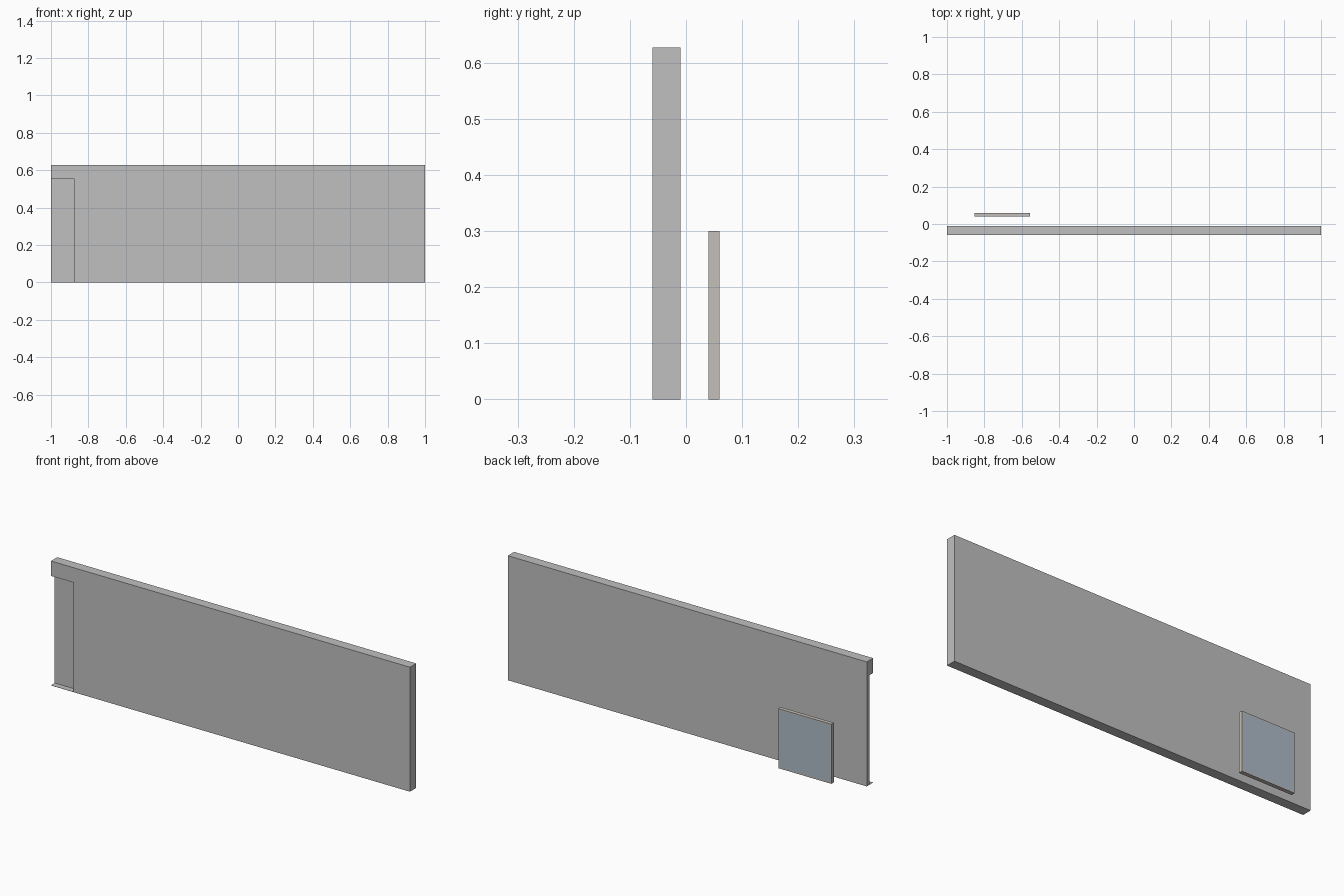
import bpy, bmesh

if "Cube" in bpy.data.objects:
    bpy.data.objects.remove(bpy.data.objects["Cube"])


def material(name, rgb):
    m = bpy.data.materials.new(name)
    m.diffuse_color = (*rgb, 1)
    m.use_nodes = True
    m.node_tree.nodes["Principled BSDF"].inputs["Base Color"].default_value = m.diffuse_color
    return m


def finish(bm, name, mats):
    mesh = bpy.data.meshes.new(name)
    bm.to_mesh(mesh)
    bm.free()
    for m in mats:
        mesh.materials.append(m)
    ob = bpy.data.objects.new(name, mesh)
    bpy.context.collection.objects.link(ob)
    return ob


def box(name, lo, hi, mats, border=0):
    bm = bmesh.new()
    bmesh.ops.create_cube(bm, size=1)
    for v in bm.verts:
        v.co = [(a + b) / 2 + c * (b - a) for a, b, c in zip(lo, hi, v.co)]
    if border:
        # inset the broad front and back faces to make the glass panes
        panes = [f for f in bm.faces if abs(f.normal.y) > 0.9]
        bmesh.ops.inset_individual(bm, faces=panes, thickness=border)
        for f in panes:
            f.material_index = 1
    return finish(bm, name, mats)


grey = material("wall_grey", (0.53, 0.53, 0.53))
warm = material("frame_grey", (0.55, 0.52, 0.48))
blue = material("glass_blue_grey", (0.43, 0.50, 0.58))

# wall dimensions
X0, X1, Y0, Y1, TOP = -1.0, 1.0, -0.06, -0.01, 0.627
NX, NY, NZ = -0.875, -0.03, 0.552  # doorway recess: edge, depth, head

# wall slab with a recess at its left front end
wall = box("wall", (X0, Y0, 0), (X1, Y1, TOP), [grey])
cutter = box("recess_cutter", (X0 - 0.1, Y0 - 0.1, -0.1), (NX, NY, NZ), [grey])
cutter.hide_render = True
cutter.hide_viewport = True
cut = wall.modifiers.new("recess", 'BOOLEAN')
cut.operation = 'DIFFERENCE'
cut.solver = 'EXACT'
cut.object = cutter

# thin sill on the floor of the recess
box("recess_sill", (X0, Y0, 0), (NX, NY, 0.001), [grey])

# framed window panel standing behind the wall
box("window_panel", (-0.852, 0.04, 0), (-0.556, 0.06, 0.30), [warm, blue], border=0.008)
